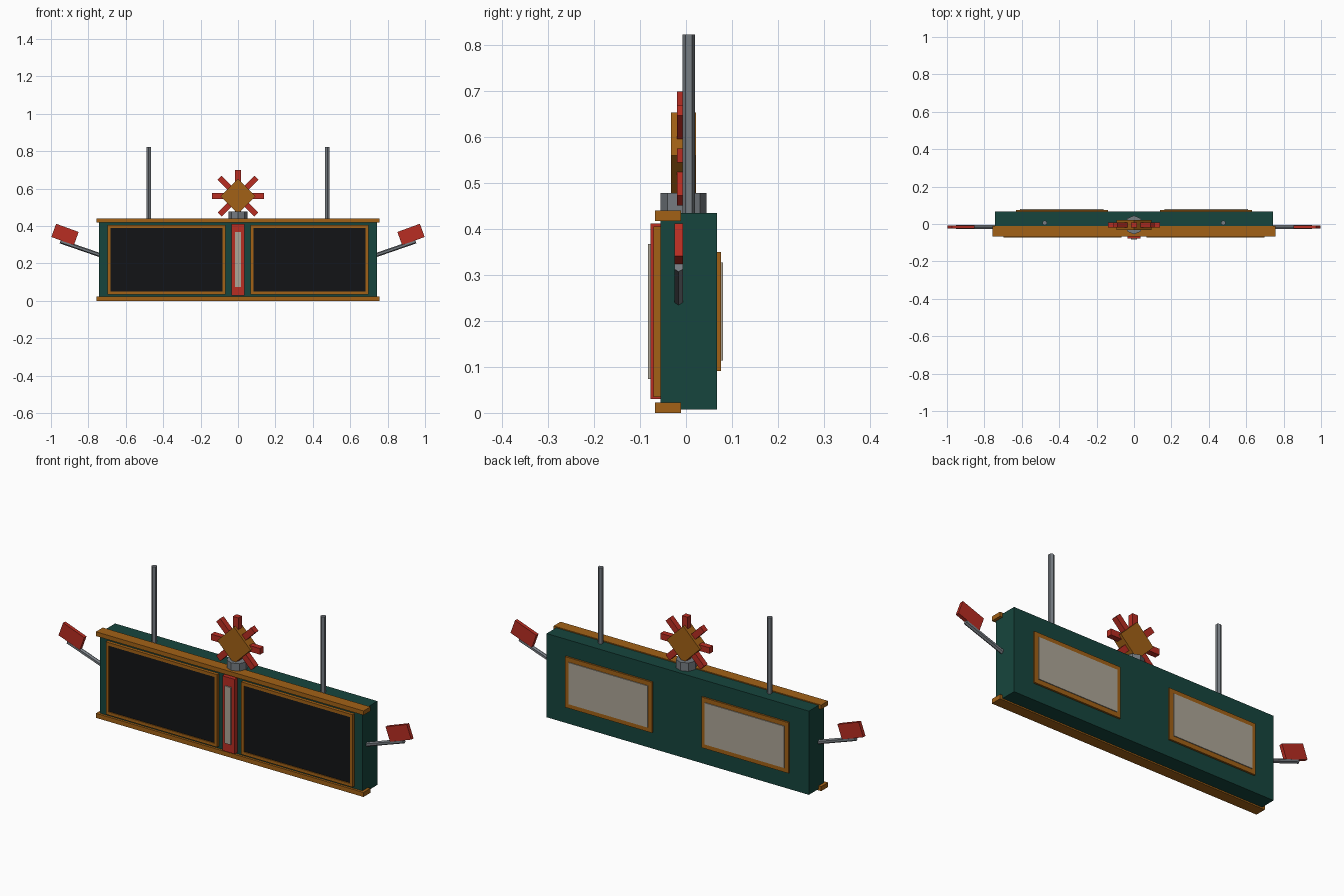
import bpy, bmesh
from math import radians, sin, cos
from mathutils import Matrix, Vector

if "Cube" in bpy.data.objects:
    bpy.data.objects.remove(bpy.data.objects["Cube"])


def material(name, rgb):
    m = bpy.data.materials.new(name)
    m.diffuse_color = (*rgb, 1)
    m.use_nodes = True
    m.node_tree.nodes["Principled BSDF"].inputs["Base Color"].default_value = m.diffuse_color
    return m


GREEN = material("green_paint", (0.008, 0.06, 0.047))
BRASS = material("brass", (0.36, 0.12, 0.008))
RED = material("red_paint", (0.48, 0.026, 0.016))
BLACK = material("black_panel", (0.006, 0.007, 0.008))
PALE = material("pale_panel", (0.42, 0.38, 0.31))
STEEL = material("steel", (0.18, 0.2, 0.22))


def finish(name, bm, mat):
    bmesh.ops.recalc_face_normals(bm, faces=bm.faces)
    me = bpy.data.meshes.new(name)
    bm.to_mesh(me)
    bm.free()
    me.materials.append(mat)
    ob = bpy.data.objects.new(name, me)
    bpy.context.collection.objects.link(ob)
    return ob


def add_box(bm, x, y, z, matrix=Matrix()):
    size = [b - a for a, b in (x, y, z)]
    mid = [(a + b) / 2 for a, b in (x, y, z)]
    m = matrix @ Matrix.Translation(mid) @ Matrix.Diagonal((*size, 1))
    bmesh.ops.create_cube(bm, size=1, matrix=m)


def box(name, x, y, z, mat, matrix=Matrix()):
    bm = bmesh.new()
    add_box(bm, x, y, z, matrix)
    return finish(name, bm, mat)


def frame(name, x, y, z, w, mat):
    """Rectangular frame of four bars."""
    bm = bmesh.new()
    for zz in ((z[0], z[0] + w), (z[1] - w, z[1])):
        add_box(bm, x, y, zz)
    for xx in ((x[0], x[0] + w), (x[1] - w, x[1])):
        add_box(bm, xx, y, (z[0] + w, z[1] - w))
    bmesh.ops.remove_doubles(bm, verts=bm.verts, dist=1e-5)
    return finish(name, bm, mat)


def rod(name, a, b, r, sides, mat):
    a, b = Vector(a), Vector(b)
    d = b - a
    rot = d.to_track_quat('Z', 'Y').to_matrix().to_4x4()
    bm = bmesh.new()
    bmesh.ops.create_cone(bm, cap_ends=True, segments=sides, radius1=r, radius2=r,
                          depth=d.length, matrix=Matrix.Translation((a + b) / 2) @ rot)
    return finish(name, bm, mat)


def span(s, a, b):
    return tuple(sorted((s * a, s * b)))


# Cabinet and horizontal trims
box("cabinet", (-0.742, 0.742), (-0.055, 0.067), (0.007, 0.435), GREEN)
box("bottom_trim", (-0.757, 0.757), (-0.067, -0.011), (0, 0.023), BRASS)
box("top_trim", (-0.757, 0.757), (-0.067, -0.011), (0.418, 0.44), BRASS)

# Centre divider with pale strip
box("centre_divider", (-0.035, 0.035), (-0.077, -0.05), (0.03, 0.412), RED)
box("centre_strip", (-0.017, 0.017), (-0.083, -0.07), (0.074, 0.367), PALE)

for s, side in ((-1, "left"), (1, "right")):
    # Front display
    frame("front_frame_" + side, span(s, 0.068, 0.698), (-0.071, -0.05), (0.035, 0.406), 0.016, BRASS)
    box("front_panel_" + side, span(s, 0.08, 0.686), (-0.066, -0.05), (0.047, 0.394), BLACK)
    # Back window
    frame("back_frame_" + side, span(s, 0.14, 0.632), (0.06, 0.076), (0.091, 0.35), 0.026, BRASS)
    box("back_panel_" + side, span(s, 0.162, 0.61), (0.06, 0.08), (0.114, 0.327), PALE)
    # Hanging rod
    rod("hanging_rod_" + side, (s * 0.478, 0.006, 0.425), (s * 0.478, 0.006, 0.823), 0.0137, 6, STEEL)
    # Side arm and tilted flag
    rod("side_arm_" + side, (s * 0.73, -0.016, 0.242), (s * 0.95, -0.016, 0.318), 0.011, 6, STEEL)
    tilt = Matrix.Translation((s * 0.925, -0.016, 0.355)) @ Matrix.Rotation(radians(-20 * s), 4, 'Y')
    box("side_flag_" + side, (-0.064, 0.064), (-0.009, 0.009), (-0.0375, 0.0375), RED, tilt)

# Star ornament: base, diamond core, eight rays
rod("ornament_base", (0, -0.005, 0.425), (0, -0.005, 0.478), 0.05, 8, STEEL)
centre = Matrix.Translation((0, -0.0055, 0.56))
core = 0.0665
box("ornament_core", (-core, core), (-0.0275, 0.0275), (-core, core), BRASS,
    centre @ Matrix.Rotation(radians(45), 4, 'Y'))
bm = bmesh.new()
for i in range(8):
    add_box(bm, (-0.0155, 0.0155), (-0.0145, 0.0145), (0.045, 0.139),
            centre @ Matrix.Rotation(radians(45 * i), 4, 'Y'))
finish("ornament_rays", bm, RED)
